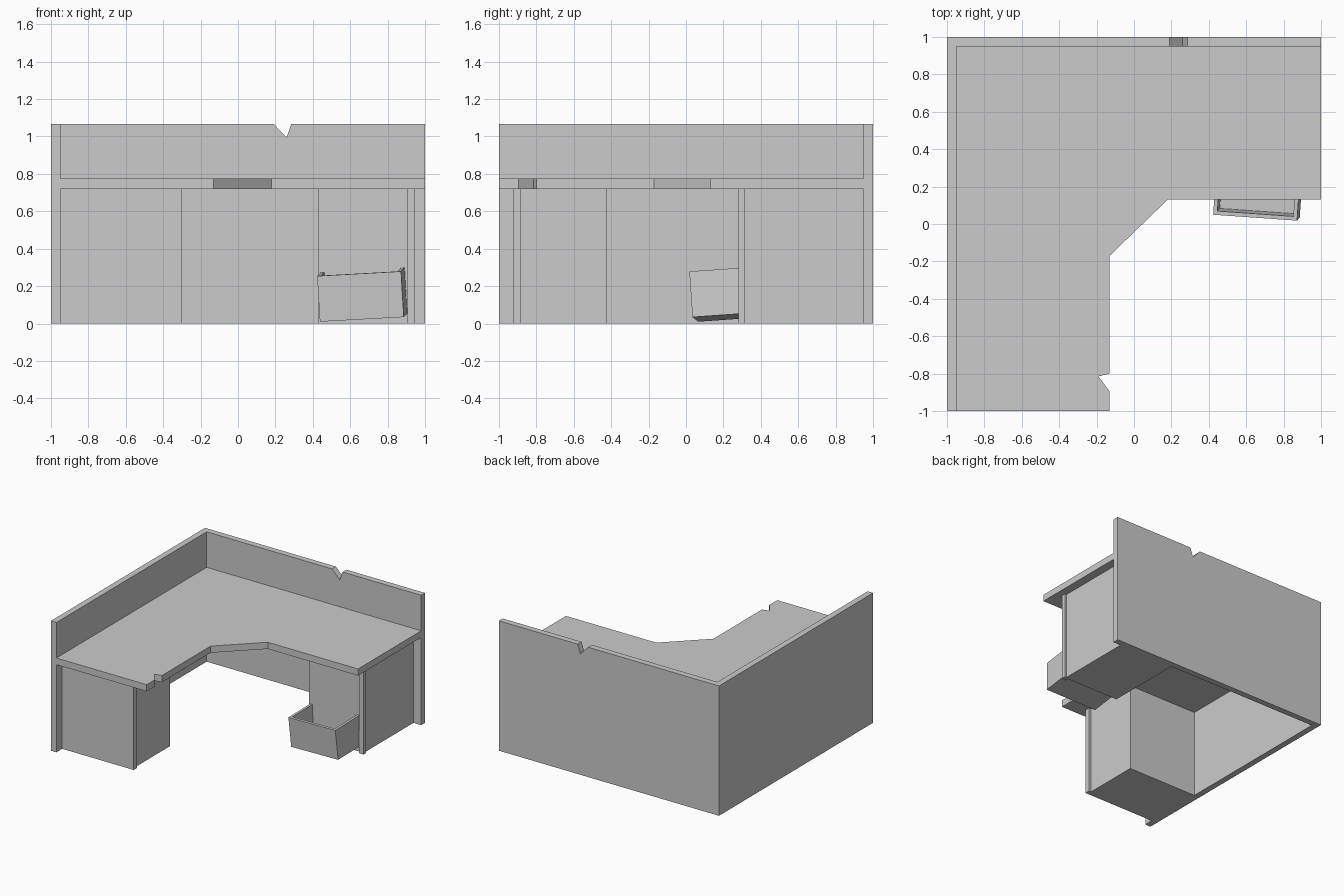
import bpy
import bmesh
from mathutils import Vector

cube = bpy.data.objects.get("Cube")
if cube:
    bpy.data.objects.remove(cube, do_unlink=True)

GREY = (0.6, 0.6, 0.6, 1)
mat = bpy.data.materials.new("plain grey")
mat.use_nodes = True
mat.diffuse_color = GREY
mat.node_tree.nodes["Principled BSDF"].inputs["Base Color"].default_value = GREY

WALL_TOP = 1.067
TOP_LOW, TOP_HIGH = 0.72, 0.775


def finish(name, bm):
    bmesh.ops.recalc_face_normals(bm, faces=bm.faces)
    mesh = bpy.data.meshes.new(name)
    bm.to_mesh(mesh)
    bm.free()
    mesh.materials.append(mat)
    obj = bpy.data.objects.new(name, mesh)
    bpy.context.collection.objects.link(obj)
    return obj


def prism(name, points, push):
    """Extrude a flat outline along the push vector."""
    bm = bmesh.new()
    face = bm.faces.new([bm.verts.new(p) for p in points])
    new = bmesh.ops.extrude_face_region(bm, geom=[face])["geom"]
    verts = [g for g in new if isinstance(g, bmesh.types.BMVert)]
    bmesh.ops.translate(bm, verts=verts, vec=Vector(push))
    return finish(name, bm)


def box(name, x, y, z):
    outline = [(x[0], y[0], z[0]), (x[1], y[0], z[0]),
               (x[1], y[1], z[0]), (x[0], y[1], z[0])]
    return prism(name, outline, (0, 0, z[1] - z[0]))


# Screen walls, the rear one chipped along its top edge
box("side_wall", (-1, -0.95), (-1, 1), (0, WALL_TOP))
rear = [(-0.95, 0), (1, 0), (1, WALL_TOP), (0.285, WALL_TOP),
        (0.26, 0.995), (0.19, WALL_TOP), (-0.95, WALL_TOP)]
prism("rear_wall", [(x, 0.95, z) for x, z in rear], (0, 0.05, 0))

# Corner worktop with a slanted inner edge and a chip
top = [(-0.95, -1), (-0.13, -1), (-0.13, -0.895), (-0.19, -0.815),
       (-0.13, -0.8), (-0.13, -0.17), (0.18, 0.13), (1, 0.13),
       (1, 0.95), (-0.95, 0.95)]
prism("worktop", [(x, y, TOP_LOW) for x, y in top], (0, 0, TOP_HIGH - TOP_LOW))

# Cabinets with a slightly proud end panel
box("front_cabinet", (-0.95, -0.32), (-0.9, -0.425), (0, TOP_LOW))
box("front_cabinet_panel", (-0.95, -0.3), (-0.925, -0.885), (0, TOP_LOW))
box("rear_cabinet", (0.43, 0.93), (0.305, 0.95), (0, TOP_LOW))
box("rear_cabinet_post", (0.905, 0.945), (0.28, 0.315), (0, TOP_LOW))

# Open drawer hanging askew from the rear cabinet
W, D, H, T = 0.225, 0.655, 0.245, 0.03
bm = bmesh.new()
bmesh.ops.create_cube(bm, size=1)
for v in bm.verts:
    v.co = Vector((v.co.x * 2 * W, (v.co.y + 0.5) * D, (v.co.z + 0.5) * H))
bm.normal_update()
lid = max(bm.faces, key=lambda f: f.normal.z)
bmesh.ops.inset_region(bm, faces=[lid], thickness=T)
new = bmesh.ops.extrude_face_region(bm, geom=[lid])["geom"]
bmesh.ops.delete(bm, geom=[lid], context="FACES_ONLY")
bmesh.ops.translate(bm, verts=[g for g in new if isinstance(g, bmesh.types.BMVert)],
                    vec=Vector((0, 0, T - H)))
drawer = finish("drawer", bm)
drawer.location = (0.662, 0.05, 0.022)
drawer.rotation_euler = (0.07, -0.055, -0.07)
